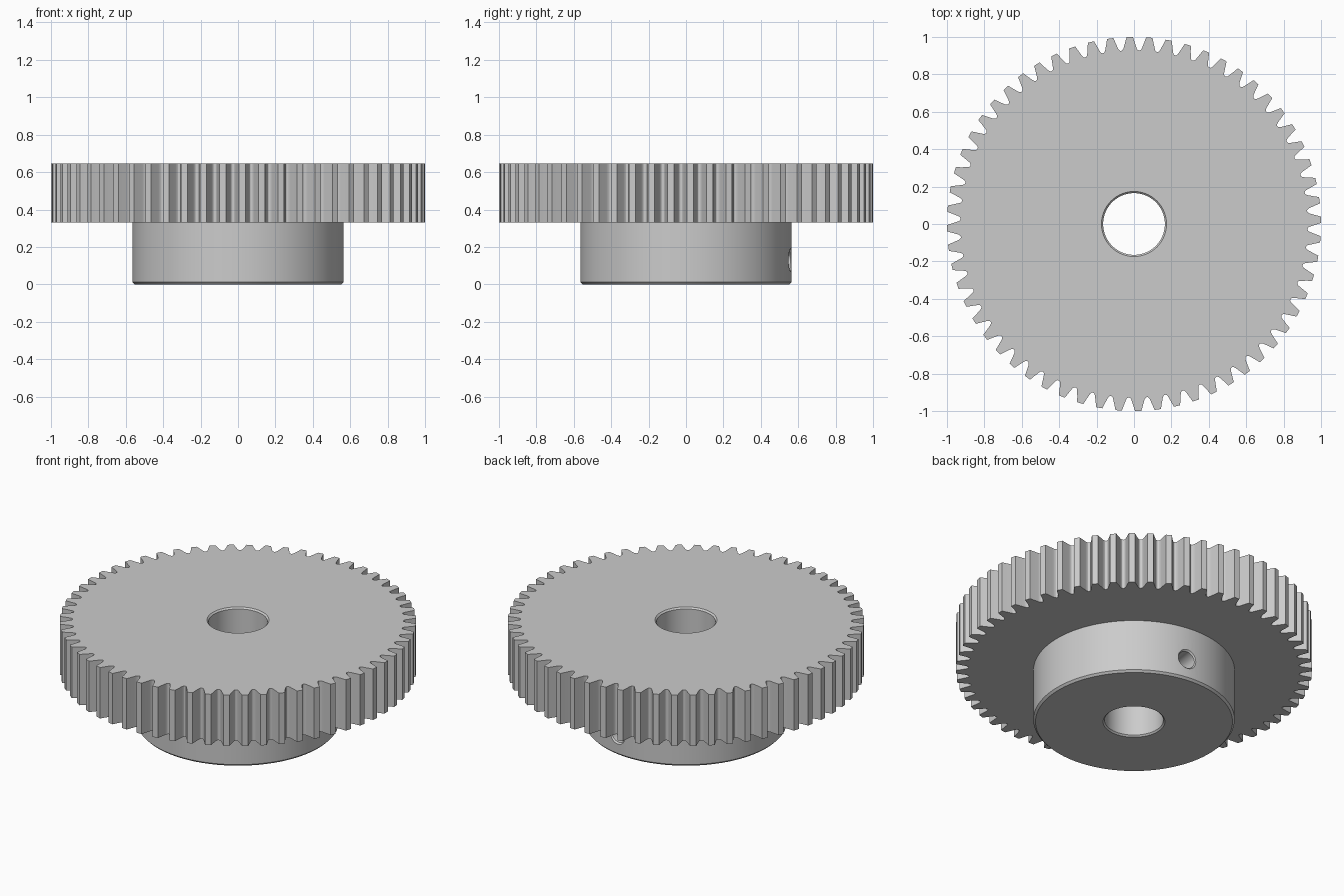
import bpy, bmesh
from math import sin, cos, pi, radians
from mathutils import Matrix

if "Cube" in bpy.data.objects:
    bpy.data.objects.remove(bpy.data.objects["Cube"])

TEETH = 60
PHASE = radians(1.3)        # rotation of the first tooth
SCREW_ANGLE = radians(82)   # direction of the set screw hole
GEAR_BOTTOM, GEAR_TOP = 0.33, 0.645


def new_object(name, bm):
    bmesh.ops.recalc_face_normals(bm, faces=bm.faces)
    mesh = bpy.data.meshes.new(name)
    bm.to_mesh(mesh)
    bm.free()
    ob = bpy.data.objects.new(name, mesh)
    bpy.context.collection.objects.link(ob)
    return ob


def lathe(name, profile, steps):
    """Closed solid of revolution from (radius, z) points, capped at both ends."""
    bm = bmesh.new()
    rings = [[bm.verts.new((r * cos(2 * pi * i / steps), r * sin(2 * pi * i / steps), z))
              for i in range(steps)] for r, z in profile]
    for low, high in zip(rings, rings[1:]):
        for i in range(steps):
            j = (i + 1) % steps
            bm.faces.new((low[i], low[j], high[j], high[i]))
    bm.faces.new(rings[0][::-1])
    bm.faces.new(rings[-1])
    return new_object(name, bm)


def combine(target, tool, operation):
    mod = target.modifiers.new(tool.name, 'BOOLEAN')
    mod.operation = operation
    mod.solver = 'EXACT'
    mod.object = tool
    bpy.context.view_layer.objects.active = target
    bpy.ops.object.modifier_apply(modifier=mod.name)
    bpy.data.objects.remove(tool)


# Toothed wheel: half a tooth as (half width, radius), mirrored and repeated
half = [(0.0475, 0.928), (0.042, 0.930), (0.037, 0.936), (0.0335, 0.945),
        (0.030, 0.957), (0.0257, 0.970), (0.0215, 0.985), (0.017, 1.0)]
tooth = [(-w / r, r) for w, r in half] + [(0, 1.0)] + [(w / r, r) for w, r in reversed(half)]
bm = bmesh.new()
outline = []
for k in range(TEETH):
    for da, r in tooth:
        a = PHASE + 2 * pi * k / TEETH + da
        outline.append(bm.verts.new((r * cos(a), r * sin(a), GEAR_BOTTOM)))
base = bm.faces.new(outline)
top = bmesh.ops.extrude_face_region(bm, geom=[base], use_keep_orig=True)
bmesh.ops.translate(bm, vec=(0, 0, GEAR_TOP - GEAR_BOTTOM),
                    verts=[g for g in top['geom'] if isinstance(g, bmesh.types.BMVert)])
gear = new_object("spur_gear", bm)

# Hub with a small chamfer at its lower rim
hub = lathe("hub", [(0.553, 0), (0.565, 0.012), (0.565, 0.5)], 128)
combine(gear, hub, 'UNION')

# Shaft bore, chamfered at both ends
R, C = 0.165, 0.009
bore = lathe("bore_cutter", [(R + C + 0.02, -0.02), (R + C, 0), (R, C), (R, GEAR_TOP - C),
                             (R + C, GEAR_TOP), (R + C + 0.02, GEAR_TOP + 0.02)], 96)
combine(gear, bore, 'DIFFERENCE')

# Set screw hole running from the hub side into the bore
screw = lathe("screw_hole_cutter", [(0.052, 0.08), (0.052, 0.556), (0.062, 0.566), (0.082, 0.586)], 40)
screw.data.transform(Matrix.Translation((0, 0, 0.13)) @ Matrix.Rotation(SCREW_ANGLE, 4, 'Z')
                     @ Matrix.Rotation(pi / 2, 4, 'Y'))
combine(gear, screw, 'DIFFERENCE')

# Smooth curved walls, keep edges crisp
bpy.ops.object.select_all(action='DESELECT')
gear.select_set(True)
bpy.context.view_layer.objects.active = gear
bpy.ops.object.shade_smooth_by_angle(angle=radians(28))
